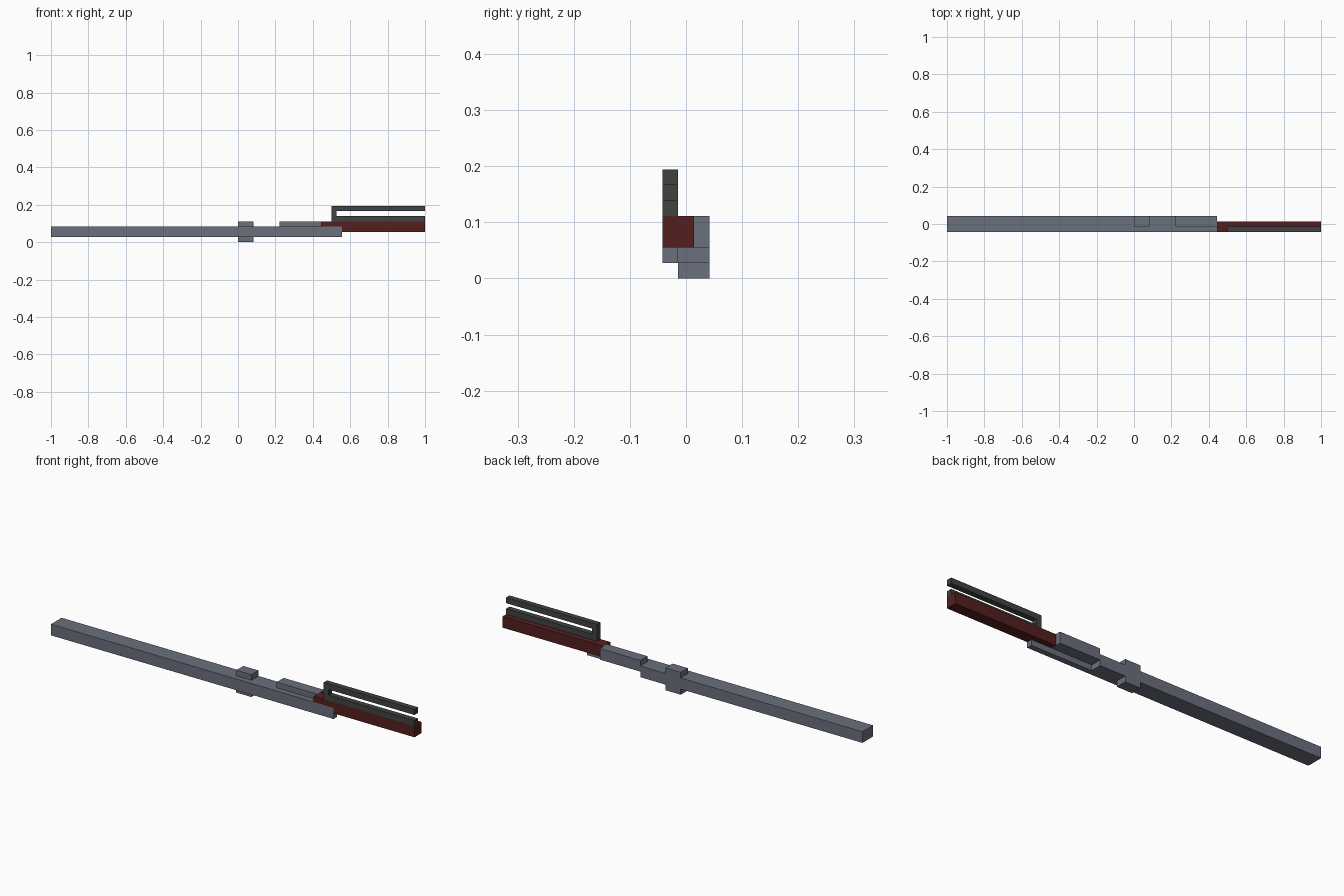
import bpy
import bmesh
from mathutils import Vector

if "Cube" in bpy.data.objects:
    bpy.data.objects.remove(bpy.data.objects["Cube"], do_unlink=True)

U = 2 / 72  # one grid cell of the blocky design


def material(name, rgb):
    m = bpy.data.materials.new(name)
    m.use_nodes = True
    m.diffuse_color = (*rgb, 1)
    m.node_tree.nodes["Principled BSDF"].inputs["Base Color"].default_value = (*rgb, 1)
    return m


steel = material("blue grey steel", (0.147, 0.163, 0.208))
red = material("dark red", (0.093, 0.0137, 0.0137))
dark = material("charcoal", (0.052, 0.054, 0.054))


def box(name, mat, x, y, z):
    """Box from (min, max) ranges in cells; y is measured from the centre."""
    lo, hi = (Vector(c) * U for c in zip(x, y, z))
    bm = bmesh.new()
    bmesh.ops.create_cube(bm, size=1)
    for v in bm.verts:
        v.co = Vector(hi[i] if v.co[i] > 0 else lo[i] for i in range(3))
    mesh = bpy.data.meshes.new(name)
    bm.to_mesh(mesh)
    bm.free()
    mesh.materials.append(mat)
    ob = bpy.data.objects.new(name, mesh)
    bpy.context.collection.objects.link(ob)
    return ob


def extrude_profile(name, mat, points, y):
    """Solid from an x-z outline in cells, extruded along y."""
    bm = bmesh.new()
    face = bm.faces.new([bm.verts.new((px * U, y[0] * U, pz * U)) for px, pz in points])
    ext = bmesh.ops.extrude_face_region(bm, geom=[face])
    verts = [g for g in ext["geom"] if isinstance(g, bmesh.types.BMVert)]
    bmesh.ops.translate(bm, verts=verts, vec=(0, (y[1] - y[0]) * U, 0))
    bmesh.ops.recalc_face_normals(bm, faces=bm.faces)
    mesh = bpy.data.meshes.new(name)
    bm.to_mesh(mesh)
    bm.free()
    mesh.materials.append(mat)
    ob = bpy.data.objects.new(name, mesh)
    bpy.context.collection.objects.link(ob)
    return ob


# Long shaft, with a collar and a rear block near the grip
box("shaft", steel, (-36, 8), (-1.5, 1.5), (1, 3))
box("collar", steel, (0, 3), (-0.5, 1.5), (0, 4))
box("rear_block", steel, (8, 16), (-0.5, 1.5), (2, 4))

# Front rail stands a hair proud of the grip it overlaps
box("front_rail", steel, (8, 20), (-1.51, -0.5), (1, 3))

# Grip
box("grip", red, (16, 36), (-1.5, 0.5), (2, 4))

# Open-ended hand guard above the grip
guard = [(18, 4), (36, 4), (36, 5), (19, 5), (19, 6), (36, 6), (36, 7), (18, 7)]
extrude_profile("hand_guard", dark, guard, (-1.5, -0.5))
